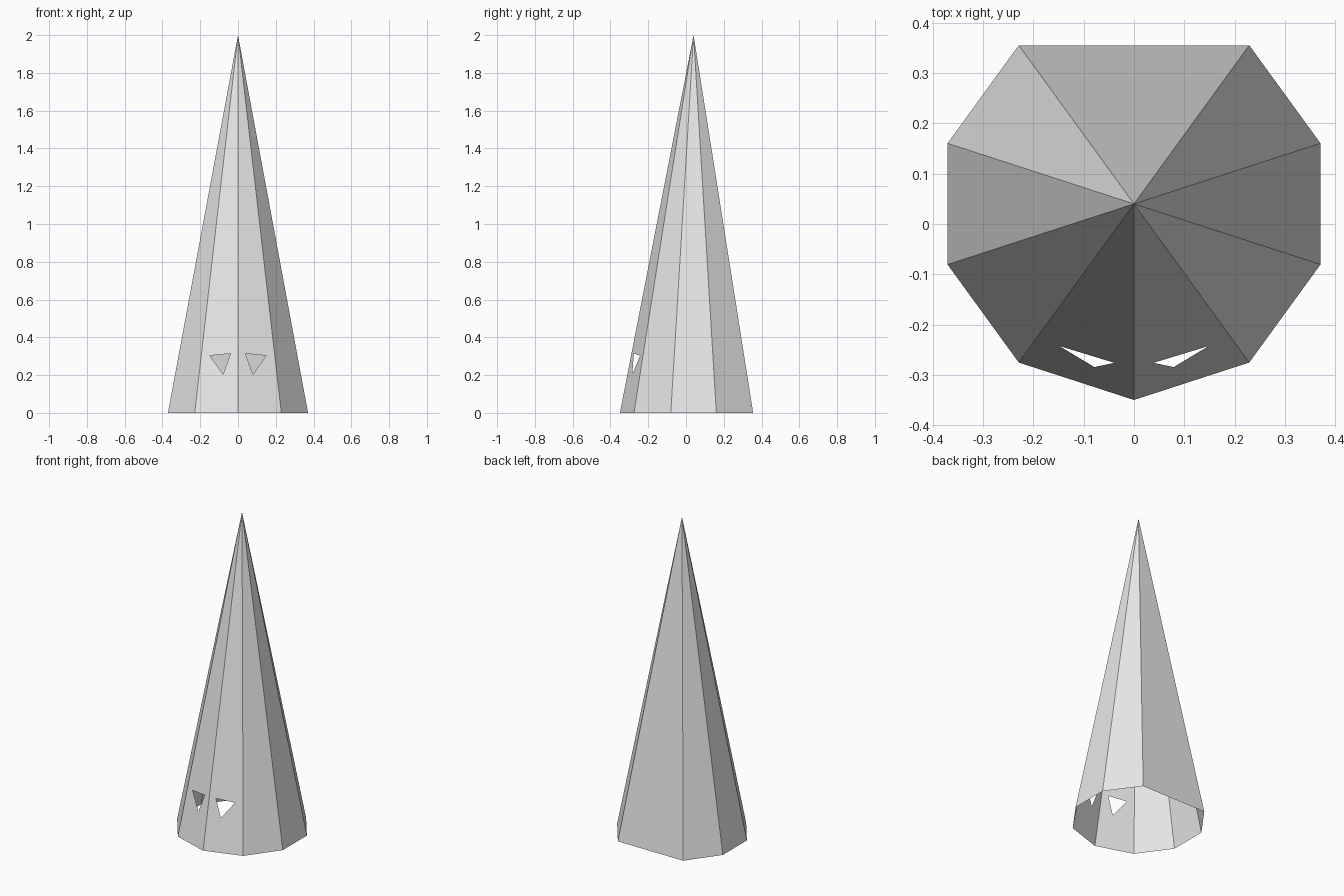
import bpy
import bmesh
import math

cube = bpy.data.objects.get("Cube")
if cube:
    bpy.data.objects.remove(cube, do_unlink=True)

RADIUS, CENTRE_Y, HEIGHT = 0.39, 0.04, 2.0
SLOPE = math.tan(math.radians(18))

grey = bpy.data.materials.new("light_grey")
grey.use_nodes = True
grey.diffuse_color = (0.8, 0.8, 0.8, 1)
grey.node_tree.nodes["Principled BSDF"].inputs["Base Color"].default_value = (0.8, 0.8, 0.8, 1)

bm = bmesh.new()
apex = bm.verts.new((0, CENTRE_Y, HEIGHT))

# Open base ring: a decagon without its rear corner, so the back panel is wide
ring = {}
for i in range(-4, 5):
    a = math.radians(36 * i)
    ring[i] = bm.verts.new((RADIUS * math.sin(a), CENTRE_Y - RADIUS * math.cos(a), 0))


def on_front(x, z):
    """Point on the sloping front panel at x, z."""
    y = CENTRE_Y - RADIUS * (1 - z / HEIGHT) + abs(x) * SLOPE
    return bm.verts.new((x, y, z))


# Plain side panels and the wide back panel
for i in (-4, -3, -2, 1, 2, 3):
    bm.faces.new((ring[i], ring[i + 1], apex))
bm.faces.new((ring[4], ring[-4], apex))

# Two front panels, each split around a triangular eye hole
for s in (-1, 1):
    inner = on_front(s * 0.039, 0.314)
    outer = on_front(s * 0.149, 0.303)
    low = on_front(s * 0.079, 0.204)
    mid, side = ring[0], ring[s]
    for loop in ((mid, low, inner, apex), (mid, side, low),
                 (side, outer, low), (side, apex, outer), (apex, inner, outer)):
        bm.faces.new(loop if s > 0 else loop[::-1])

bm.normal_update()
mesh = bpy.data.meshes.new("cone_shell")
bm.to_mesh(mesh)
bm.free()
mesh.materials.append(grey)
cone = bpy.data.objects.new("cone_shell", mesh)
bpy.context.collection.objects.link(cone)
